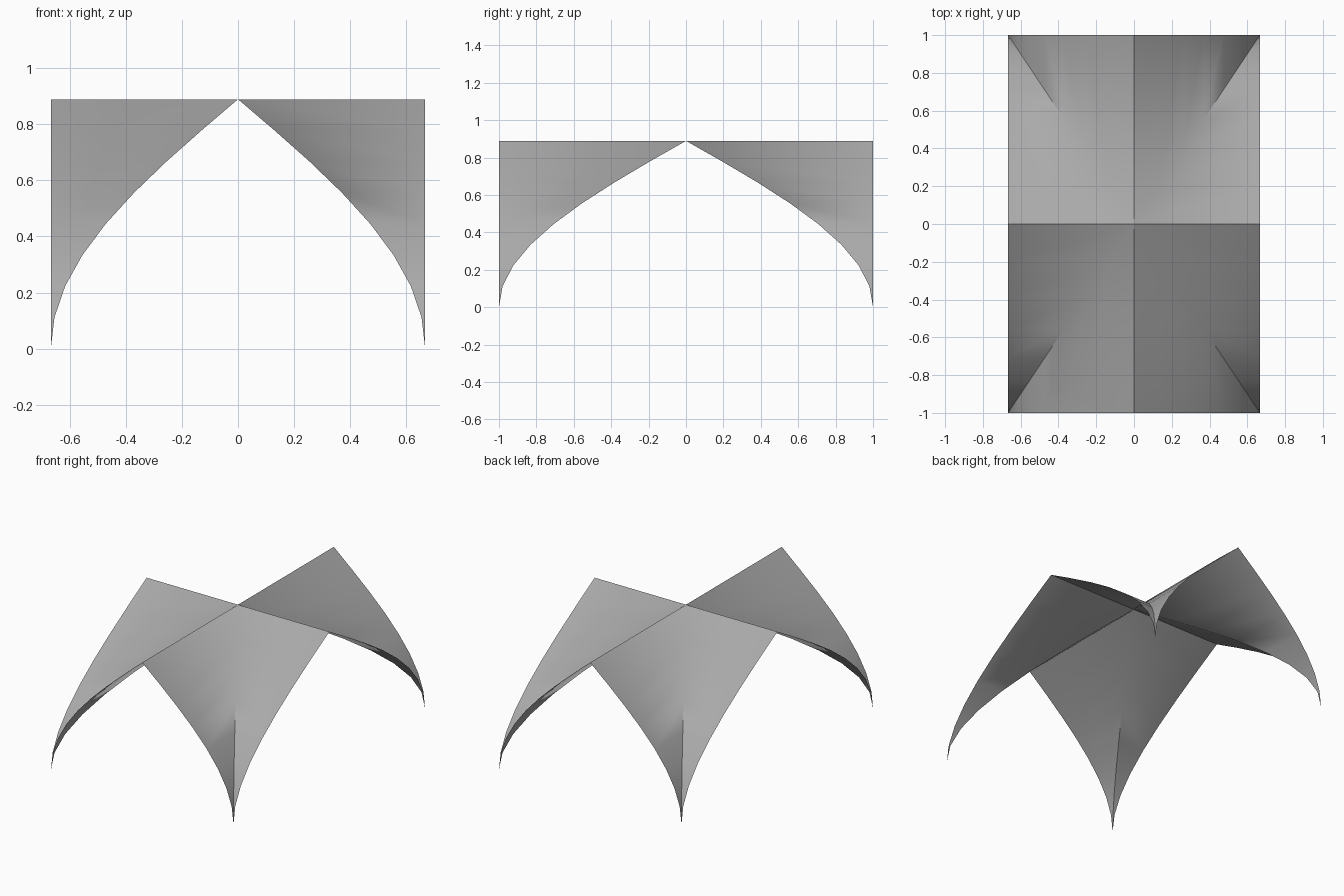
import bpy
import bmesh
import math

HALF_X, HALF_Y, HEIGHT = 0.667, 1.0, 0.889
STEPS = 8

old = bpy.data.objects.get("Cube")
if old:
    bpy.data.objects.remove(old, do_unlink=True)

# Plain grey shell material
grey = bpy.data.materials.new("concrete_grey")
grey.use_nodes = True
colour = (0.4, 0.4, 0.4, 1.0)
grey.diffuse_color = colour
grey.node_tree.nodes["Principled BSDF"].inputs["Base Color"].default_value = colour

# Arch profile from the ridge down to the foot: (share of half span, height)
arch = []
for i in range(STEPS + 1):
    t = 1 - i / STEPS
    arch.append((math.cos(t * math.pi / 2), HEIGHT * t))
arch[0] = (0.0, HEIGHT)

bm = bmesh.new()


def add_panel(points):
    """Add one panel, facing up, dropping repeated corners."""
    unique = list(dict.fromkeys(points))
    face = bm.faces.new([bm.verts.new(p) for p in unique])
    face.normal_update()
    if face.normal.z < 0:
        face.normal_flip()


# Two crossing pointed vaults, meeting in diagonal valleys
for sx in (-1, 1):
    for sy in (-1, 1):
        for (a, za), (b, zb) in zip(arch, arch[1:]):
            strip = [(a, a, za), (b, b, zb), (b, 1.0, zb), (a, 1.0, za)]
            add_panel([(sx * HALF_X * u, sy * HALF_Y * v, z) for u, v, z in strip])
            add_panel([(sx * HALF_X * v, sy * HALF_Y * u, z) for u, v, z in strip])

bmesh.ops.remove_doubles(bm, verts=bm.verts[:], dist=0.0005)

mesh = bpy.data.meshes.new("vaulted_canopy")
bm.to_mesh(mesh)
bm.free()
mesh.materials.append(grey)
canopy = bpy.data.objects.new("vaulted_canopy", mesh)
bpy.context.collection.objects.link(canopy)

# Smooth crown, sharp ridges and lower valleys
bpy.ops.object.select_all(action="DESELECT")
canopy.select_set(True)
bpy.context.view_layer.objects.active = canopy
bpy.ops.object.shade_smooth_by_angle(angle=math.radians(55))
